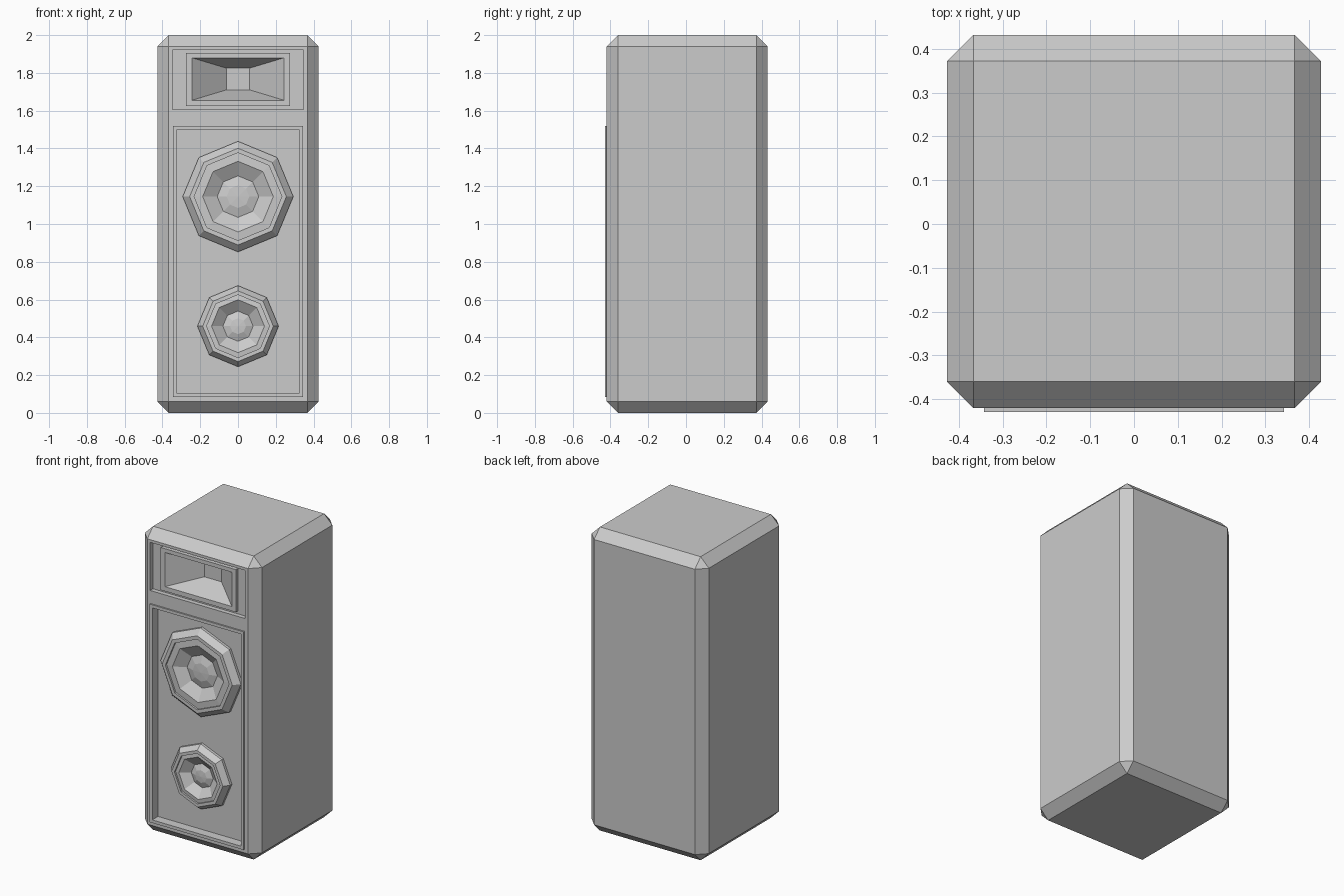
import bpy, bmesh, math

if "Cube" in bpy.data.objects:
    bpy.data.objects.remove(bpy.data.objects["Cube"])


def make_object(name, bm):
    mesh = bpy.data.meshes.new(name)
    bm.to_mesh(mesh)
    bm.free()
    ob = bpy.data.objects.new(name, mesh)
    bpy.context.scene.collection.objects.link(ob)
    return ob


def box(name, x, y0, y1, z0, z1, chamfer=0.0):
    """Box symmetric in x, with optional flat chamfer on every edge."""
    bm = bmesh.new()
    bmesh.ops.create_cube(bm, size=1)
    for v in bm.verts:
        v.co.x *= 2 * x
        v.co.y = y0 + (v.co.y + 0.5) * (y1 - y0)
        v.co.z = z0 + (v.co.z + 0.5) * (z1 - z0)
    if chamfer:
        bmesh.ops.bevel(bm, geom=bm.edges[:], offset=chamfer, segments=1,
                        affect='EDGES')
    return make_object(name, bm)


def rect(x, z0, z1, y):
    return [(-x, y, z0), (x, y, z0), (x, y, z1), (-x, y, z1)]


def octagon(r, y, zc):
    return [(r * math.cos(i * math.pi / 4), y, zc + r * math.sin(i * math.pi / 4))
            for i in range(8)]


def loft(name, loops, cap=True):
    """Skin a series of loops running from the outside to the centre."""
    bm = bmesh.new()
    rings = [[bm.verts.new(p) for p in loop] for loop in loops]
    n = len(rings[0])
    for a, b in zip(rings, rings[1:]):
        for i in range(n):
            j = (i + 1) % n
            bm.faces.new((a[i], a[j], b[j], b[i]))
    if cap:
        bm.faces.new(rings[-1])
    return make_object(name, bm)


# Chamfered cabinet
cabinet = box("cabinet", 0.427, -0.42, 0.432, 0, 2, 0.06)

# Recesses: woofer panel, horn surround, horn cavity
recesses = [
    ("woofer_recess", 0.324, -0.6, -0.37, 0.103, 1.50),
    ("horn_recess", 0.346, -0.6, -0.39, 1.605, 1.922),
    ("horn_cavity", 0.265, -0.65, -0.25, 1.64, 1.895),
]
for spec in recesses:
    cutter = box(*spec)
    cutter.hide_render = True
    cutter.hide_set(True)
    mod = cabinet.modifiers.new(spec[0], 'BOOLEAN')
    mod.operation = 'DIFFERENCE'
    mod.solver = 'EXACT'
    mod.object = cutter

# Raised rim around the woofer panel
loft("panel_rim", [
    rect(0.343, 0.083, 1.52, -0.42), rect(0.343, 0.083, 1.52, -0.43),
    rect(0.324, 0.103, 1.50, -0.43), rect(0.324, 0.103, 1.50, -0.42),
], cap=False)

# Horn tweeter with tapered throat
loft("horn", [
    rect(0.274, 1.625, 1.905, -0.39), rect(0.274, 1.625, 1.905, -0.413),
    rect(0.244, 1.655, 1.88, -0.413), rect(0.062, 1.71, 1.825, -0.26),
])

# Woofers: height, then radii of rim, rim front, surround, cone, dust cap, cap top
woofers = [
    ("large_woofer", 1.145, (0.293, 0.256, 0.232, 0.187, 0.11, 0.06)),
    ("small_woofer", 0.459, (0.215, 0.187, 0.166, 0.14, 0.08, 0.042)),
]
for name, zc, (rim, front, surround, cone, dome, top) in woofers:
    profile = [(rim, -0.37), (rim, -0.388), (front, -0.425), (surround, -0.425),
               (surround, -0.413), (cone, -0.416), (dome, -0.372),
               (top, -0.387), (top * 0.05, -0.39)]
    loft(name, [octagon(r, y, zc) for r, y in profile])
